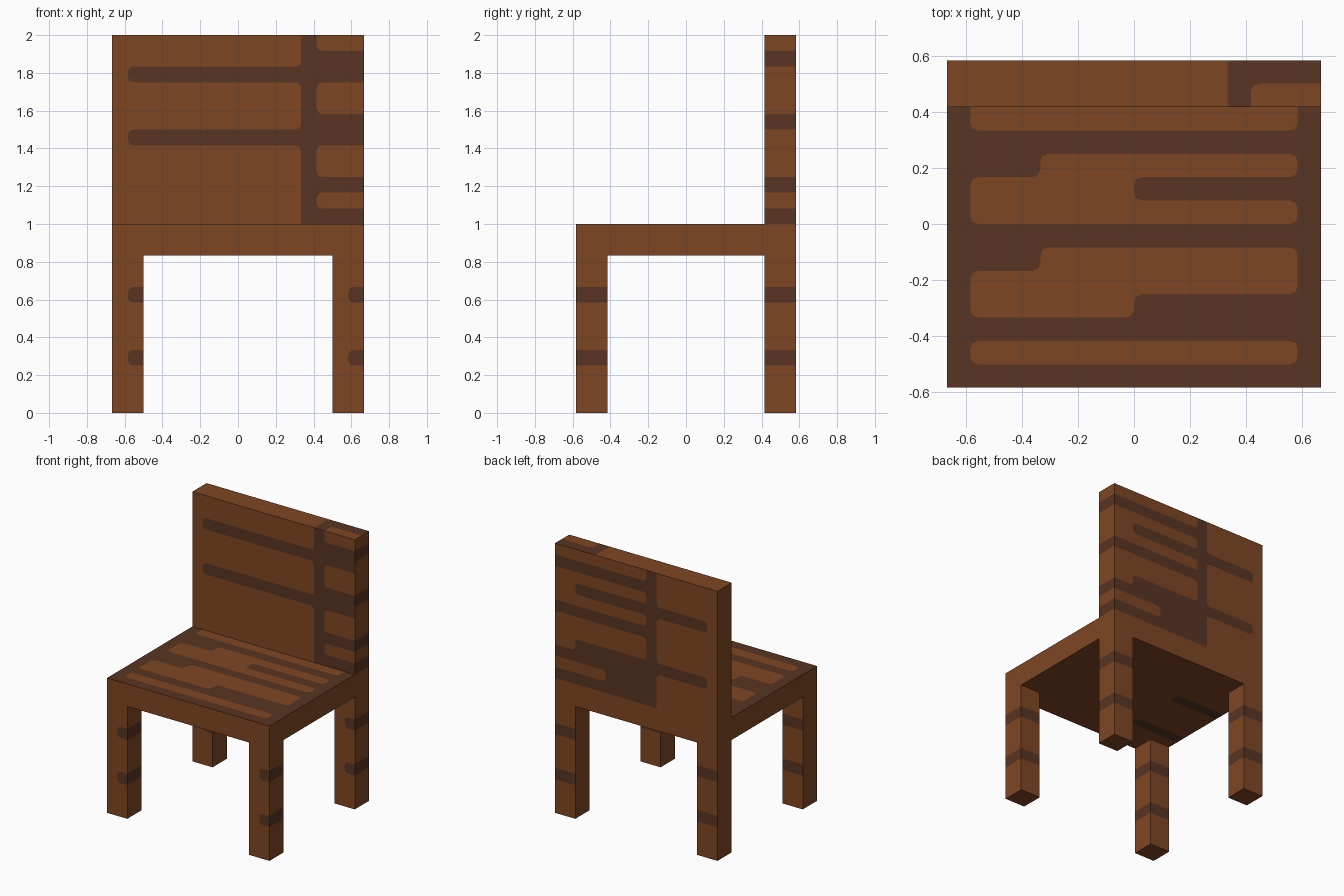
import bpy
import bmesh
import math
from mathutils import Vector

cube = bpy.data.objects.get("Cube")
if cube:
    bpy.data.objects.remove(cube, do_unlink=True)

U = 1 / 12      # one grid cell
R = 0.33        # corner radius of the stripes, in cells
WOOD, GRAIN = 0, 1


def material(name, rgb):
    mat = bpy.data.materials.new(name)
    mat.use_nodes = True
    colour = (*rgb, 1)
    mat.diffuse_color = colour
    bsdf = mat.node_tree.nodes["Principled BSDF"]
    bsdf.inputs["Base Color"].default_value = colour
    bsdf.inputs["Roughness"].default_value = 0.9
    return mat


MATERIALS = [material("wood_brown", (0.212, 0.062, 0.0165)),
             material("dark_grain", (0.098, 0.035, 0.0165))]

# side: (normal axis, at the far end?, u axis, v axis)
SIDES = {"front": (1, 0, 0, 2), "back": (1, 1, 0, 2),
         "left": (0, 1, 1, 2), "right": (0, 0, 1, 2),
         "top": (2, 1, 0, 1), "bottom": (2, 0, 0, 1)}


def add_side(bm, size, side, rects):
    """Cut one box side into coloured cells, rounding the pattern's corners."""
    n, far, ua, va = SIDES[side]
    nu, nv = size[ua], size[va]
    paint = {(i, j): WOOD for i in range(nu) for j in range(nv)}
    for u0, v0, u1, v1, colour in rects:
        for i in range(u0, u1):
            for j in range(v0, v1):
                paint[i, j] = colour

    def face(points, colour):
        verts = []
        for u, v in points:
            co = Vector((0, 0, 0))
            co[n], co[ua], co[va] = far * size[n] * U, u * U, v * U
            verts.append(bm.verts.new(co))
        bm.faces.new(verts).material_index = colour

    k = R * (1 - math.sqrt(0.5))
    for (i, j), colour in paint.items():
        outline = []
        for du, dv in ((0, 0), (1, 0), (1, 1), (0, 1)):
            su, sv = 1 - 2 * du, 1 - 2 * dv          # directions into the cell
            cu, cv = i + du, j + dv
            along_u, along_v = (cu + su * R, cv), (cu, cv + sv * R)
            middle, corner = (cu + su * k, cv + sv * k), (cu, cv)
            near = [paint.get(c, colour) for c in
                    ((i - su, j), (i, j - sv), (i - su, j - sv))]
            ends = [along_v, along_u] if su == sv else [along_u, along_v]
            if all(c != colour for c in near):
                outline += [ends[0], middle, ends[1]]
                face([ends[0], corner, ends[1], middle], near[0])
            else:
                outline += [ends[0], corner, ends[1]]
        face(outline, colour)


def box(name, lo, size, patterns):
    """Box with a painted pattern on each listed side, measured in cells."""
    bm = bmesh.new()
    for side in SIDES:
        add_side(bm, size, side, patterns.get(side, []))
    bmesh.ops.remove_doubles(bm, verts=bm.verts, dist=1e-4)
    bmesh.ops.recalc_face_normals(bm, faces=bm.faces)
    bmesh.ops.dissolve_limit(bm, angle_limit=math.radians(1), verts=bm.verts,
                             edges=bm.edges, delimit={"MATERIAL"})
    mesh = bpy.data.meshes.new(name)
    bm.to_mesh(mesh)
    bm.free()
    for mat in MATERIALS:
        mesh.materials.append(mat)
    obj = bpy.data.objects.new(name, mesh)
    obj.location = Vector(lo) * U
    bpy.context.collection.objects.link(obj)
    return obj


def dark(*rects):
    return [(*r, GRAIN) for r in rects]


def light(*rects):
    return [(*r, WOOD) for r in rects]


# Legs: two bands wrapping round three sides
bands = dark((0, 3, 2, 4), (0, 7, 2, 8))
leg_pattern = {"front": dark((1, 3, 2, 4), (1, 7, 2, 8)),
               "left": bands, "back": bands}
for depth, y in (("front", -7), ("back", 5)):
    for hand, x in (("right", -8), ("left", 6)):
        box(f"{depth}_{hand}_leg", (x, y, 0), (2, 2, 10), leg_pattern)

# Seat: dark top with light planks, two short streaks underneath
box("seat", (-8, -7, 10), (16, 14, 2), {
    "top": dark((0, 0, 16, 14)) + light(
        (1, 11, 15, 14),
        (4, 9, 15, 10), (1, 7, 8, 9), (8, 7, 15, 8),
        (4, 5, 15, 6), (1, 4, 15, 5), (1, 3, 8, 4),
        (1, 1, 15, 2)),
    "bottom": dark((0, 8, 5, 9), (0, 3, 5, 4)),
})

# Backrest: an upright streak with cross streaks on front and back
box("backrest", (-8, 5, 12), (16, 2, 12), {
    "front": dark((12, 0, 13, 12), (1, 5, 12, 6), (1, 9, 12, 10),
                  (13, 0, 16, 1), (13, 2, 16, 3),
                  (13, 5, 16, 7), (13, 9, 16, 11)),
    "back": dark((6, 0, 7, 12), (1, 3, 6, 4), (1, 8, 6, 9),
                 (7, 0, 16, 1), (7, 1, 11, 2), (7, 2, 16, 3), (7, 3, 14, 4),
                 (7, 6, 16, 7), (7, 8, 14, 9), (7, 10, 16, 11)),
    "left": dark((0, 0, 2, 1), (0, 2, 2, 3), (0, 6, 2, 7), (0, 10, 2, 11)),
    "top": dark((12, 0, 13, 2), (13, 1, 16, 2)),
})
